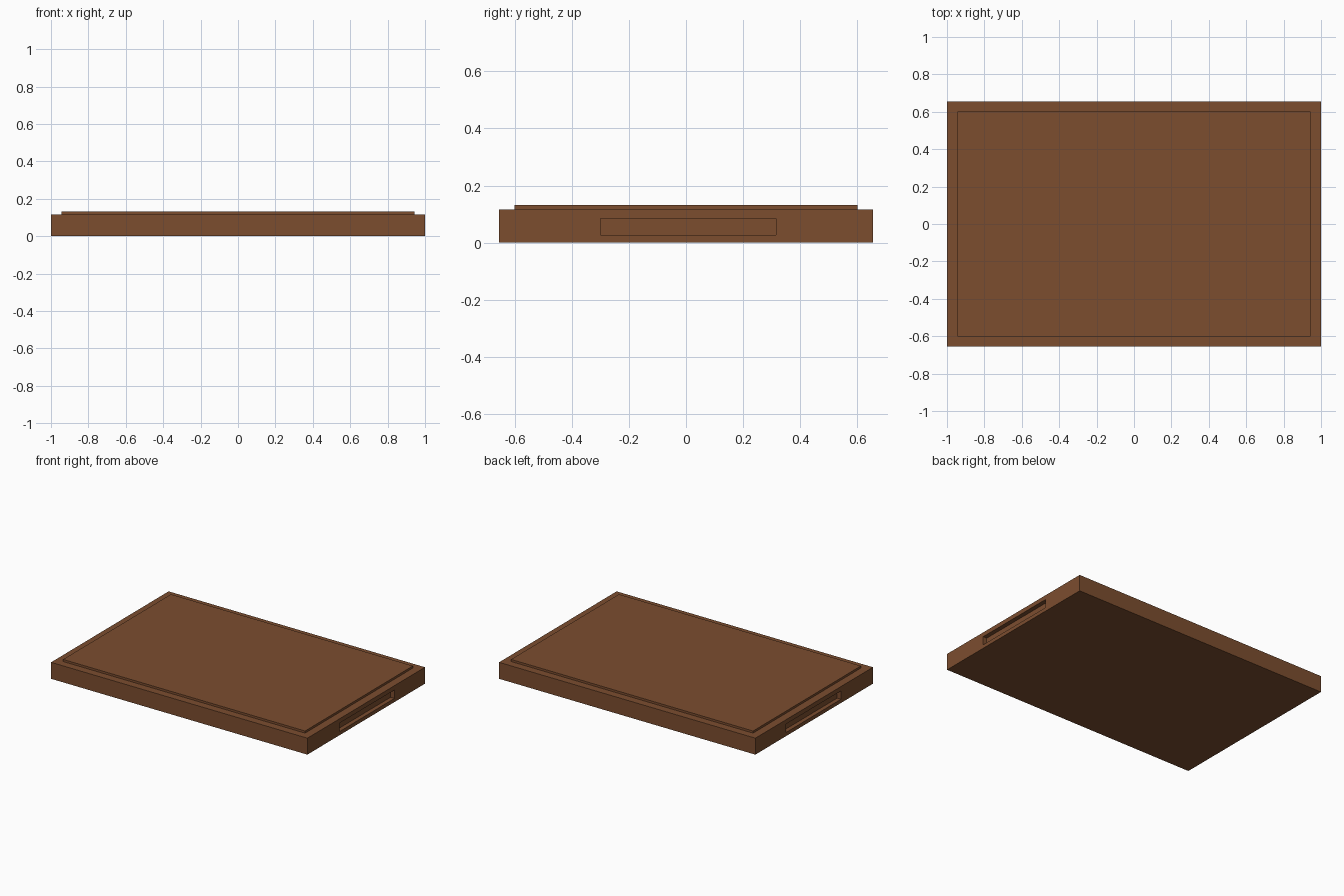
import bpy

if "Cube" in bpy.data.objects:
    bpy.data.objects.remove(bpy.data.objects["Cube"])

wood = bpy.data.materials.new("brown_wood")
wood.diffuse_color = (0.2, 0.075, 0.028, 1)
wood.use_nodes = True
wood.node_tree.nodes["Principled BSDF"].inputs["Base Color"].default_value = wood.diffuse_color


def box(name, lo, hi):
    """Axis-aligned box between two corners."""
    centre = [(a + b) / 2 for a, b in zip(lo, hi)]
    bpy.ops.mesh.primitive_cube_add(size=1, location=centre)
    ob = bpy.context.object
    ob.name = name
    ob.scale = [b - a for a, b in zip(lo, hi)]
    bpy.ops.object.transform_apply(location=True, rotation=False, scale=True)
    ob.data.materials.append(wood)
    return ob


# Main slab
board = box("board_body", (-1, -0.655, 0), (1, 0.655, 0.116))

# Shallow finger grip recessed into each short end
DEPTH = 0.03
for side, label in ((1, "right"), (-1, "left")):
    xs = sorted((side * (1 - DEPTH), side * 1.1))
    cutter = box(label + "_grip_cutter", (xs[0], -0.299, 0.026), (xs[1], 0.315, 0.085))
    cutter.hide_render = True
    cutter.hide_set(True)
    mod = board.modifiers.new(label + "_grip", "BOOLEAN")
    mod.operation = "DIFFERENCE"
    mod.solver = "EXACT"
    mod.object = cutter

# Raised flat panel on top
box("top_panel", (-0.944, -0.601, 0.11), (0.944, 0.601, 0.131))
